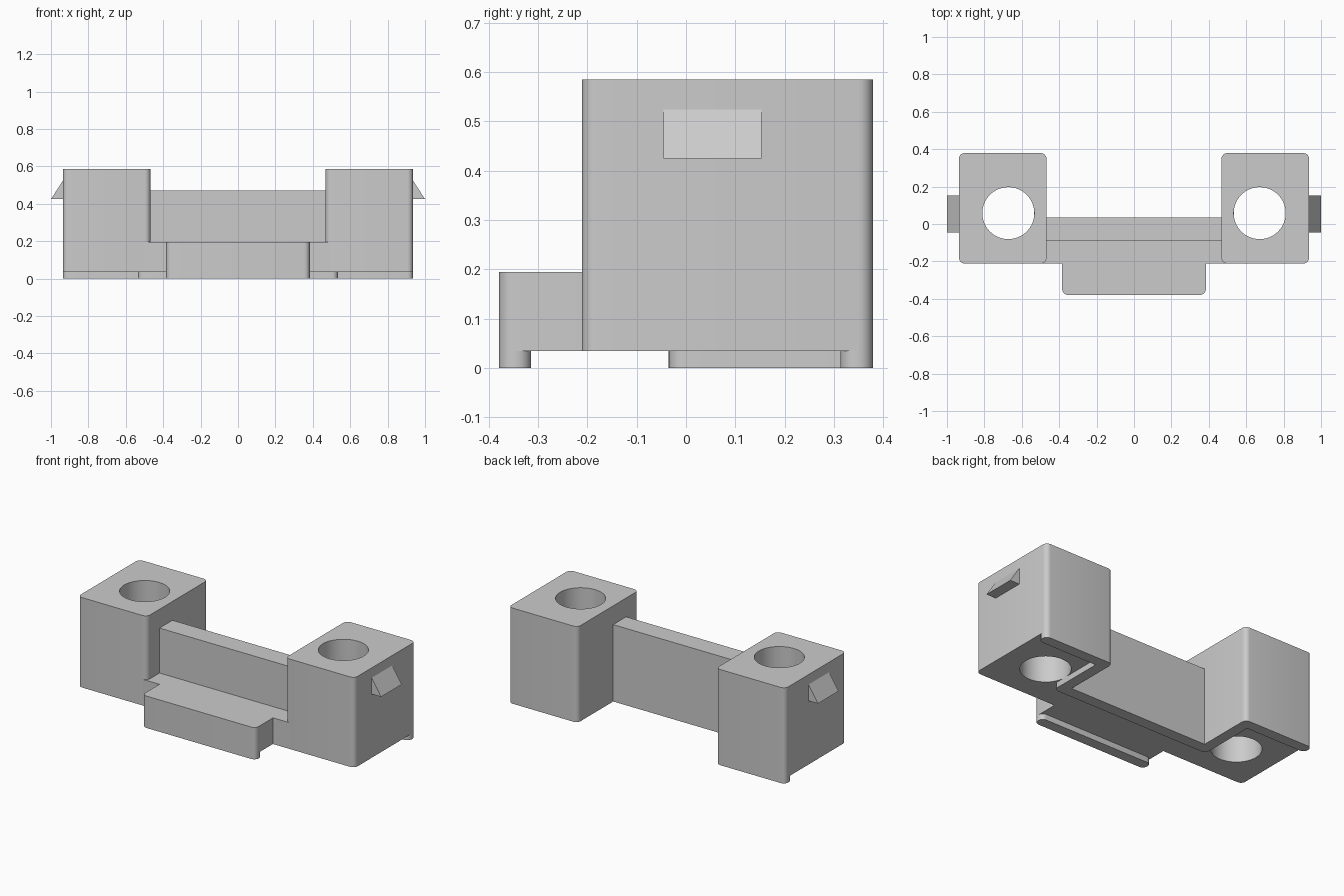
import bpy, bmesh, math
from mathutils import Vector

if "Cube" in bpy.data.objects:
    bpy.data.objects.remove(bpy.data.objects["Cube"])

grey = bpy.data.materials.new("light grey")
grey.diffuse_color = (0.6, 0.6, 0.6, 1)
grey.use_nodes = True
grey.node_tree.nodes["Principled BSDF"].inputs["Base Color"].default_value = grey.diffuse_color


def outline(corners, steps=6):
    """Round each (x, y, radius) corner of a closed polygon."""
    pts, n = [], len(corners)
    for i, (x, y, r) in enumerate(corners):
        p = Vector((x, y))
        if r == 0:
            pts.append(p)
            continue
        a = (Vector(corners[i - 1][:2]) - p).normalized()
        b = (Vector(corners[(i + 1) % n][:2]) - p).normalized()
        c = p + (a + b) * r            # all rounded corners are square
        for k in range(steps + 1):
            t = k / steps * math.pi / 2
            pts.append(c - b * r * math.cos(t) - a * r * math.sin(t))
    return pts


def prism(name, pts, lo, hi, axis="z"):
    """Extrude a profile along z (x, y), x (y, z) or y (x, z)."""
    place = {"z": lambda u, v, w: (u, v, w),
             "x": lambda u, v, w: (w, u, v),
             "y": lambda u, v, w: (u, w, v)}[axis]
    bm = bmesh.new()
    base = [bm.verts.new(place(p[0], p[1], lo)) for p in pts]
    top = [bm.verts.new(place(p[0], p[1], hi)) for p in pts]
    bm.faces.new(base)
    bm.faces.new(top)
    n = len(pts)
    for i in range(n):
        j = (i + 1) % n
        bm.faces.new((base[i], base[j], top[j], top[i]))
    bmesh.ops.recalc_face_normals(bm, faces=bm.faces)
    me = bpy.data.meshes.new(name)
    bm.to_mesh(me)
    bm.free()
    ob = bpy.data.objects.new(name, me)
    bpy.context.collection.objects.link(ob)
    me.materials.append(grey)
    return ob


def smooth(ob):
    bpy.ops.object.select_all(action="DESELECT")
    ob.select_set(True)
    bpy.context.view_layer.objects.active = ob
    bpy.ops.object.shade_smooth_by_angle(angle=math.radians(30))


FLOOR, BACK, FRONT = 0.035, 0.379, -0.379
R = 0.03

for side, s in (("left", -1), ("right", 1)):
    # Tower block with a round bore
    block = prism(side + "_block", outline([
        (s * 0.468, -0.211, R), (s * 0.936, -0.211, R),
        (s * 0.936, BACK, R), (s * 0.468, BACK, R)]), FLOOR, 0.585)
    circle = [(s * 0.672 + 0.139 * math.cos(k * math.tau / 64),
               0.058 + 0.139 * math.sin(k * math.tau / 64)) for k in range(64)]
    cutter = prism(side + "_bore_cutter", circle, -0.1, 0.8)
    mod = block.modifiers.new("bore", "BOOLEAN")
    mod.operation, mod.solver, mod.object = "DIFFERENCE", "EXACT", cutter
    bpy.context.view_layer.objects.active = block
    bpy.ops.object.modifier_apply(modifier=mod.name)
    bpy.data.objects.remove(cutter)
    smooth(block)
    # Wedge catch on the outer side
    prism(side + "_catch", [(s * 0.936, 0.425), (s * 1.0, 0.425),
                            (s * 0.936, 0.524)], -0.046, 0.153, "y")

# Cross bar and its shelf, one stepped profile
prism("bar_and_shelf", [(-0.211, FLOOR), (0.035, FLOOR), (0.035, 0.47),
                        (-0.09, 0.47), (-0.09, 0.195), (-0.211, 0.195)],
      -0.5, 0.5, "x").data
for ob in [bpy.data.objects["bar_and_shelf"]]:
    # keep the upper bar inside the blocks but clear of the bores
    for v in ob.data.vertices:
        v.co.x = math.copysign(0.5, v.co.x)

# Front tab
smooth(prism("front_tab", outline([
    (-0.384, FRONT, R), (0.384, FRONT, R),
    (0.384, -0.211, 0), (-0.384, -0.211, 0)]), FLOOR, 0.195))

# Lip under the tab's front edge
smooth(prism("front_lip", outline([
    (-0.384, FRONT, R), (0.384, FRONT, R),
    (0.384, -0.314, R), (-0.384, -0.314, R)]), 0, FLOOR))

# Continuous rib under the back edge, following the body outline
half = [(0.468, 0.035, 0), (0.468, BACK, R), (0.936, BACK, R),
        (0.936, 0.313, R), (0.534, 0.313, 0), (0.534, -0.035, R)]
smooth(prism("back_rib", outline(
    half + [(-x, y, r) for x, y, r in reversed(half)]), 0, FLOOR))
